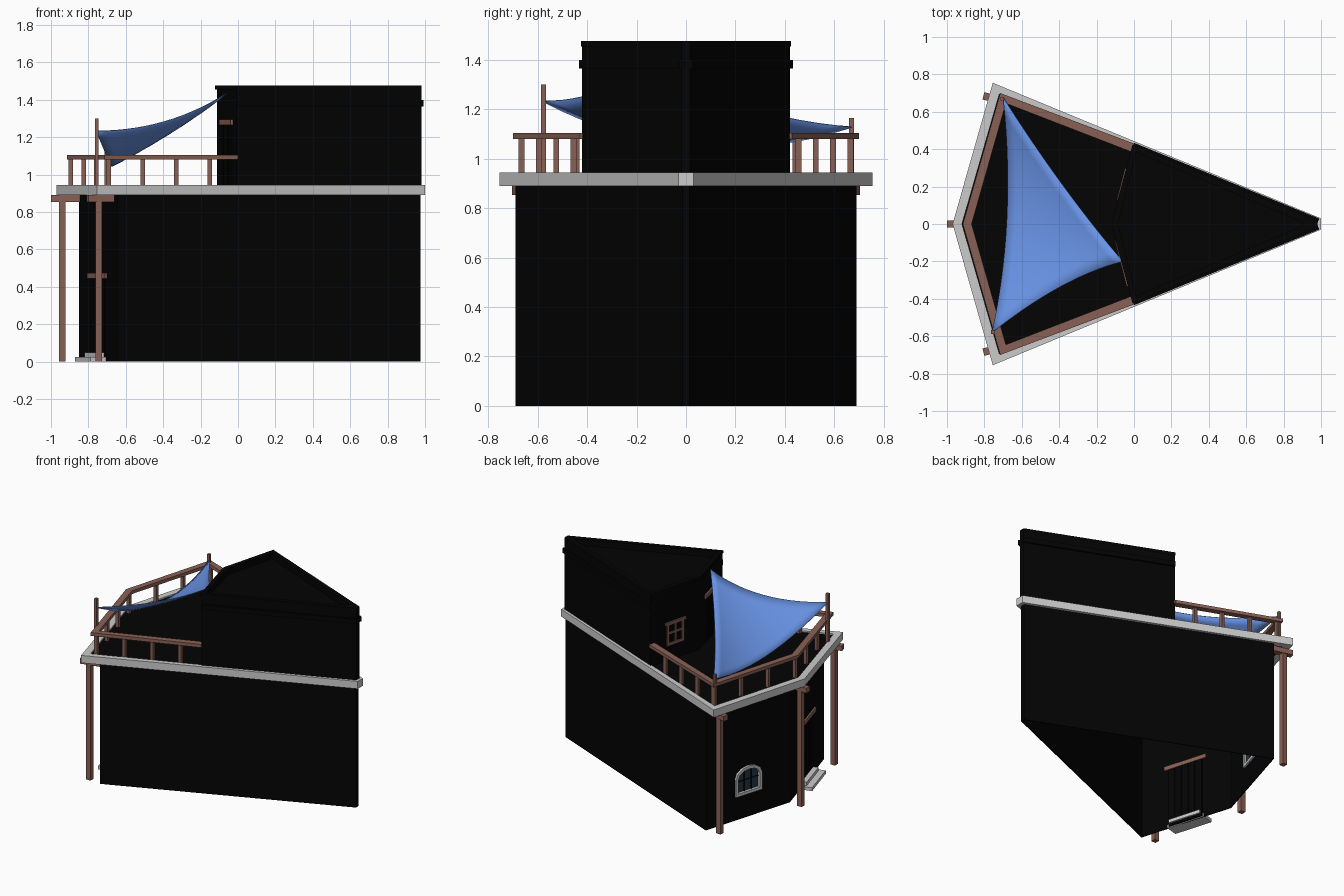
import bpy, bmesh, math
from mathutils import Vector, Matrix

if "Cube" in bpy.data.objects:
    bpy.data.objects.remove(bpy.data.objects["Cube"])


def mat(name, col):
    m = bpy.data.materials.new(name)
    m.diffuse_color = (*col, 1)
    m.use_nodes = True
    m.node_tree.nodes["Principled BSDF"].inputs["Base Color"].default_value = m.diffuse_color
    return m


BLACK = mat("black", (0.001, 0.001, 0.001))
WOOD = mat("wood", (0.25, 0.12, 0.09))
CLOTH = mat("cloth", (0.14, 0.29, 0.78))
GLASS = mat("glass", (0.02, 0.04, 0.06))


def finish(name, bm, m=None):
    bmesh.ops.recalc_face_normals(bm, faces=bm.faces)
    me = bpy.data.meshes.new(name)
    bm.to_mesh(me)
    bm.free()
    ob = bpy.data.objects.new(name, me)
    bpy.context.collection.objects.link(ob)
    if m:
        me.materials.append(m)
    return ob


def kite(apex, cx, cy, tip, tw):
    return [(apex, 0), (cx, cy), (tip, tw), (tip, -tw), (cx, -cy)]


def prism(name, pts, z0, z1, m=None, frame=None):
    bm = bmesh.new()
    f = bm.faces.new([bm.verts.new((x, y, z0)) for x, y in pts])
    r = bmesh.ops.extrude_face_region(bm, geom=[f])
    bmesh.ops.translate(bm, vec=(0, 0, z1 - z0),
                        verts=[v for v in r["geom"] if isinstance(v, bmesh.types.BMVert)])
    if frame:
        bm.transform(frame)
    return finish(name, bm, m)


def ring(name, outer, inner, z0, z1, m=None, frame=None):
    bm = bmesh.new()
    loops = [[bm.verts.new((x, y, z)) for x, y in p]
             for p, z in ((outer, z0), (outer, z1), (inner, z1), (inner, z0))]
    n = len(outer)
    for k in range(4):
        a, b = loops[k], loops[(k + 1) % 4]
        for i in range(n):
            j = (i + 1) % n
            bm.faces.new((a[i], a[j], b[j], b[i]))
    if frame:
        bm.transform(frame)
    return finish(name, bm, m)


def box(name, lo, hi, m=None, frame=None):
    return prism(name, [(lo[0], lo[1]), (hi[0], lo[1]), (hi[0], hi[1]), (lo[0], hi[1])],
                 lo[2], hi[2], m, frame)


def wall_frame(a, b, t=0.5, z=0):
    # local x along the wall a->b, local y = left of a->b, local z up
    a, b = Vector((*a, 0)), Vector((*b, 0))
    u = (b - a).normalized()
    n = Vector((0, 0, 1)).cross(u)
    M = Matrix((u, n, (0, 0, 1))).transposed().to_4x4()
    M.translation = a.lerp(b, t) + Vector((0, 0, z))
    return M


def beam(name, a, b, w, z0, z1, m=None):
    L = (Vector(a) - Vector(b)).length / 2
    return box(name, (-L, -w / 2, z0), (L, w / 2, z1), m, wall_frame(a, b))


def cut(ob, cutter):
    cutter.hide_render = True
    cutter.hide_viewport = True
    md = ob.modifiers.new("opening", "BOOLEAN")
    md.object = cutter
    md.solver = "EXACT"


# Lower storey: thin kite-shaped walls, open underneath
CX = -0.645
low = kite(-0.85, CX, 0.69, 0.975, 0.015)
walls = ring("lower_walls", low, kite(-0.842, CX + 0.004, 0.681, 0.96, 0.012), 0, 0.9, BLACK)

# Terrace slab edge and floor
inner = kite(-0.92, -0.72, 0.695, 0.975, 0.018)
ring("terrace_edge", kite(-0.97, -0.755, 0.755, 1.0, 0.03), inner, 0.89, 0.945)
prism("terrace_floor", inner, 0.895, 0.935, BLACK)

# Upper storey with parapet, roof and side mouldings
up = kite(-0.112, -0.005, 0.42, 0.98, 0.018)
upin = kite(-0.085, 0.012, 0.385, 0.90, 0.01)
upper = ring("upper_walls", up, upin, 0.93, 1.475, BLACK)
prism("upper_roof", upin, 1.40, 1.43, BLACK)
for s in (1, -1):
    beam("side_moulding", (-0.005, s * 0.42), (0.985, s * 0.015), 0.03, 1.365, 1.40, BLACK)

# Porch posts with bracket beams
for (px, py), (a, b) in (((-0.94, 0), ((-1.0, 0), (-0.84, 0))),
                         ((-0.745, 0.667), ((-0.805, 0.685), (-0.665, 0.65))),
                         ((-0.745, -0.667), ((-0.805, -0.685), (-0.665, -0.65)))):
    box("porch_post", (px - 0.018, py - 0.018, 0), (px + 0.018, py + 0.018, 0.86), WOOD)
    beam("post_bracket", a, b, 0.04, 0.853, 0.89, WOOD)

# Terrace railing: mitred handrail and balusters
ro = [(0.0, 0.43), (-0.715, 0.70), (-0.915, 0), (-0.715, -0.70), (0.0, -0.43)]
ri = [(0.0, 0.38), (-0.685, 0.645), (-0.868, 0), (-0.685, -0.645), (0.0, -0.38)]
for i in range(4):
    prism("handrail", [ro[i], ro[i + 1], ri[i + 1], ri[i]], 1.08, 1.104, WOOD)
spots = [(-0.893, 0)]
for s in (1, -1):
    spots += [(-0.893 + 0.067 * k, s * 0.222 * k) for k in (1, 2, 3)]
    spots += [(-0.69 + 0.18 * k, s * (0.665 - 0.07 * k)) for k in (1, 2, 3)]
for x, y in spots:
    box("baluster", (x - 0.012, y - 0.012, 0.93), (x + 0.012, y + 0.012, 1.085), WOOD)

# Sail poles
for x, y, h in ((-0.755, -0.577, 1.30), (-0.705, 0.67, 1.165)):
    box("sail_pole", (x - 0.01, y - 0.01, 0.93), (x + 0.01, y + 0.01, h), WOOD)

# Shade sail: quadratic triangle patch through corners and edge midpoints
A, B, C = Vector((-0.76, -0.58, 1.235)), Vector((-0.70, 0.675, 1.13)), Vector((-0.06, -0.2, 1.437))
AB = 2 * Vector((-0.68, 0.03, 1.05)) - (A + B) / 2
AC = 2 * Vector((-0.395, -0.335, 1.285)) - (A + C) / 2
BC = 2 * Vector((-0.38, 0.205, 1.225)) - (B + C) / 2
N = 14
bm = bmesh.new()
g = {}
for i in range(N + 1):
    for j in range(N + 1 - i):
        b, c = i / N, j / N
        a = 1 - b - c
        g[i, j] = bm.verts.new(a * a * A + b * b * B + c * c * C
                               + 2 * (a * b * AB + a * c * AC + b * c * BC))
for i in range(N):
    for j in range(N - i):
        bm.faces.new((g[i, j], g[i + 1, j], g[i, j + 1]))
        if i + j < N - 1:
            bm.faces.new((g[i + 1, j], g[i + 1, j + 1], g[i, j + 1]))
for f in bm.faces:
    f.smooth = True
sail = finish("shade_sail", bm, CLOTH)
sail.modifiers.new("thickness", "SOLIDIFY").thickness = 0.004


# Plank doors with wooden lintels (visible from both sides of the wall)
def door(wall, frame, w, h, lw):
    cut(wall, box("door_cutter", (-w / 2, -0.1, 0.001), (w / 2, 0.1, h), None, frame))
    p = w / 5
    for k in range(5):
        x = -w / 2 + k * p
        box("door_plank", (x + 0.003, -0.018, 0.005), (x + p - 0.003, 0.004, h), BLACK, frame)
    box("door_backing", (-w / 2, -0.012, 0.005), (w / 2, -0.004, h), BLACK, frame)
    box("door_lintel", (-lw / 2, -0.02, h), (lw / 2, 0.012, h + 0.03), WOOD, frame)
    box("door_handle", (w * 0.3, 0, h * 0.42), (w * 0.35, 0.012, h * 0.5), BLACK, frame)


F = wall_frame((CX, -0.69), (-0.85, 0))
door(walls, F, 0.27, 0.445, 0.33)
box("upper_step", (-0.125, -0.03, 0.025), (0.125, 0.04, 0.05), None, F)
box("lower_step", (-0.145, -0.01, 0), (0.145, 0.085, 0.025), None, F)
G = wall_frame((-0.005, -0.42), (-0.112, 0), 0.5, 0.935)
door(upper, G, 0.18, 0.33, 0.25)

# Ground-floor arched window (profile drawn in the wall plane)
FLIP = Matrix(((1, 0, 0, 0), (0, 0, 1, 0), (0, 1, 0, 0), (0, 0, 0, 1)))


def arch(w, zb, zs, rise):
    return [(-w, zb), (w, zb)] + [(w * math.cos(t), zs + rise * math.sin(t))
                                  for t in (math.pi * k / 6 for k in range(7))]


H = wall_frame((-0.85, 0), (CX, 0.69), 0.5, 0.175)
cut(walls, prism("window_cutter", arch(0.095, 0.015, 0.13, 0.06), -0.1, 0.1, None, H @ FLIP))
ring("arched_frame", arch(0.112, 0, 0.13, 0.075), arch(0.09, 0.022, 0.13, 0.052),
     -0.02, 0.015, None, H @ FLIP)
prism("arched_glass", arch(0.092, 0.02, 0.13, 0.055), -0.01, -0.004, GLASS, H @ FLIP)
for x in (-0.03, 0.03):
    box("window_bar", (x - 0.003, -0.012, 0.02), (x + 0.003, 0.002, 0.175), BLACK, H)
box("window_bar", (-0.09, -0.012, 0.1), (0.09, 0.002, 0.106), BLACK, H)

# Upper wooden window with cross bars
K = wall_frame((-0.112, 0), (-0.005, 0.42), 0.5, 1.045)
ring("upper_window_frame", [(-0.075, 0), (0.075, 0), (0.075, 0.17), (-0.075, 0.17)],
     [(-0.055, 0.02), (0.055, 0.02), (0.055, 0.15), (-0.055, 0.15)], -0.01, 0.008, WOOD, K @ FLIP)
box("upper_window_bar", (-0.007, -0.01, 0.01), (0.007, 0.006, 0.16), WOOD, K)
box("upper_window_bar", (-0.065, -0.01, 0.085), (0.065, 0.006, 0.099), WOOD, K)
box("upper_window_head", (-0.088, -0.01, 0.155), (0.088, 0.012, 0.175), WOOD, K)

# Parapet coping that oversails the front walls
ring("parapet_coping", kite(-0.122, -0.008, 0.424, 0.98, 0.018), upin, 1.455, 1.476, BLACK)
